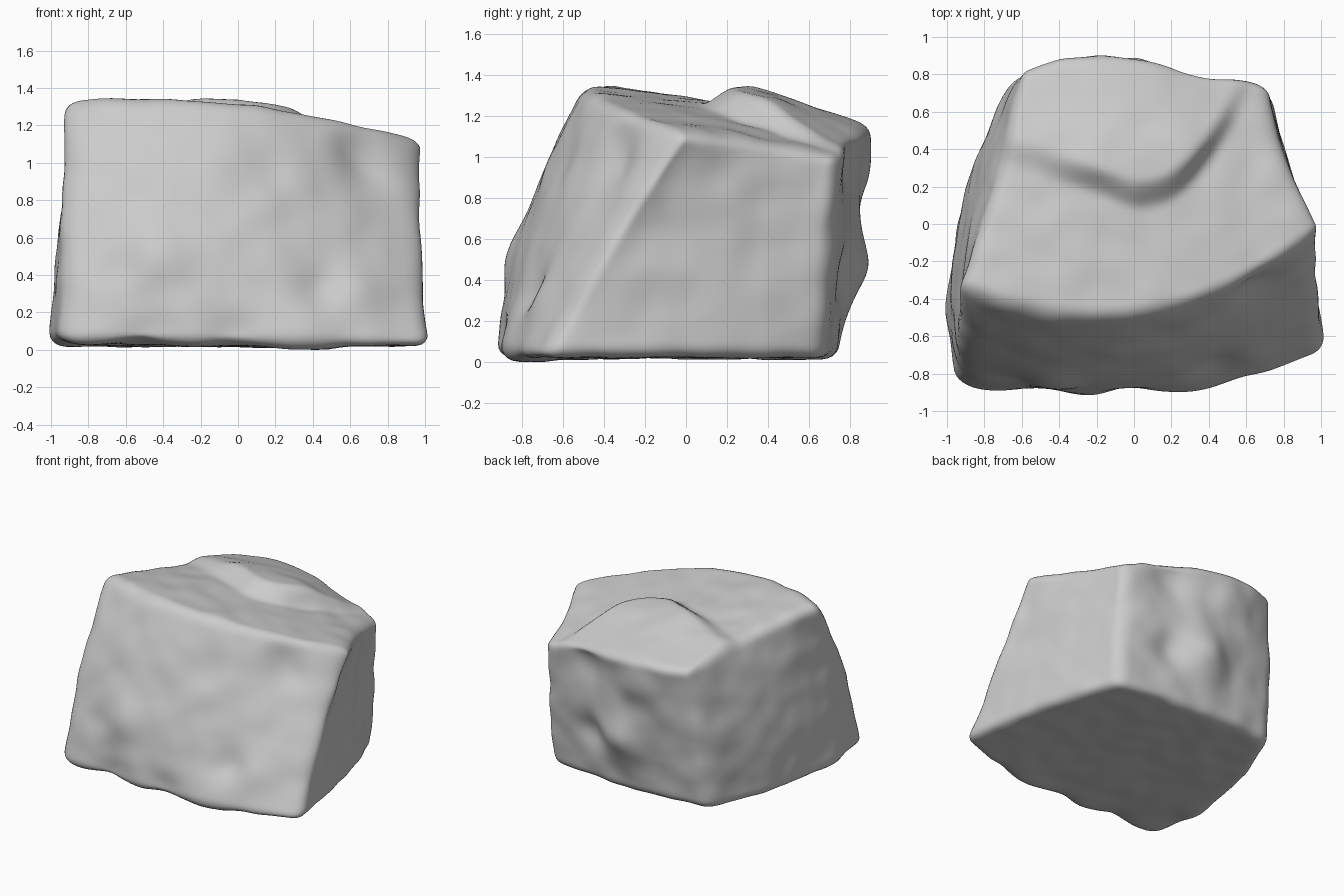
import bpy
import bmesh
from mathutils import Vector, noise

# Remove the default cube
default_cube = bpy.data.objects.get("Cube")
if default_cube:
    bpy.data.objects.remove(default_cube, do_unlink=True)

# Control lattice: bottom, middle and top layers, each with
# front, centre and back rows running from -x to +x
LAYERS = [
    [[(-.95, -.87, .04), (.14, -.9, .02), (1.03, -.7, .02)],
     [(-.96, -.12, .02), (0, 0, .02), (.9, .03, .02)],
     [(-.68, .7, .03), (0, .74, .02), (.7, .66, .02)]],
    [[(-.93, -.7, .65), (.02, -.76, .65), (.98, -.36, .6)],
     [(-.91, .02, .65), (0, 0, .65), (.87, .13, .6)],
     [(-.66, .75, .6), (-.05, .82, .6), (.72, .71, .55)]],
    [[(-.95, -.33, 1.34), (.05, -.48, 1.31), (1.01, -.01, 1.12)],
     [(-.73, .25, 1.25), (0, .15, 1.24), (.8, .36, 1.07)],
     [(-.61, .81, 1.13), (-.1, .9, 1.11), (.71, .73, 1.0)]],
]

# Local swellings and hollows: centre, radius, outward amount
FEATURES = [
    ((0, .82, .47), .18, .09),      # back bulge
    ((.28, .75, .42), .14, -.05),   # hollow beside the bulge
    ((.33, .82, .95), .2, -.06),    # hollow in the back rim
    ((-.2, .87, .92), .15, .03),    # swelling under the back rim
    ((-.42, -.82, .52), .16, .05),  # front lump
    ((-.62, -.78, .42), .1, -.03),
    ((.45, -.72, .33), .13, -.04),  # front hollow
    ((.65, -.68, .3), .14, .03),
    ((.2, -.58, 1.0), .15, -.02),
    ((.66, -.35, .98), .17, -.05),  # notch under the front rim
    ((-.5, -.9, .08), .12, -.03),   # scalloped lower front edge
    ((-.03, -.9, .08), .12, -.03),
    ((.34, -.87, .08), .18, .03),
    ((-.98, -.45, .1), .15, .02),   # side flange
]
ROUNDING = .1


def weights(t):
    """Smooth blend of three control positions at -1, 0 and 1."""
    return (t * (t - 1) / 2, 1 - t * t, t * (t + 1) / 2)


def smoothstep(t):
    t = min(max(t, 0), 1)
    return t * t * (3 - 2 * t)


def round_box(p):
    """Pull a point of the unit box onto a box with rounded edges."""
    limit = 1 - ROUNDING
    core = Vector([min(max(c, -limit), limit) for c in p])
    return core + (p - core).normalized() * ROUNDING


def lattice_point(p):
    wx, wy, wz = (weights(c) for c in p)
    result = Vector((0, 0, 0))
    for layer, a in zip(LAYERS, wz):
        for row, b in zip(layer, wy):
            for point, c in zip(row, wx):
                result += Vector(point) * (a * b * c)
    return result


def mound_height(p):
    """Raised rear part of the top, bounded by a curved step."""
    step = .07 + .35 * max(0, -p.x) + 2 * max(0, p.x - .05) ** 2
    rise = smoothstep((p.y - step) / .18)
    fade = 1 - smoothstep((p.y - .3) / .6)
    side = 1 - .65 * smoothstep((abs(p.x - .08) - .22) / .45)
    return .12 * rise * side * (.3 + .7 * fade)


def surface_offset(p):
    """Outward shift from the local features and the uneven stone."""
    shift = noise.noise(p * 2.6) * .01 + noise.noise(p * 5.5) * .012
    for centre, radius, amount in FEATURES:
        distance = (p - Vector(centre)).length / radius
        shift += amount * 2.718 ** (-distance * distance)
    return shift


# Boulder body: a gridded box warped through the lattice
bm = bmesh.new()
bmesh.ops.create_cube(bm, size=2)
bmesh.ops.subdivide_edges(bm, edges=bm.edges[:], cuts=55, use_grid_fill=True)
for vert in bm.verts:
    box = round_box(vert.co)
    vert.co = lattice_point(box)
    vert.co.z += mound_height(vert.co) * smoothstep((box.z - .6) / .4)

# Stone relief along the surface normals, resting on the ground
bm.normal_update()
moves = [vert.normal * surface_offset(vert.co) for vert in bm.verts]
for vert, move in zip(bm.verts, moves):
    vert.co += move
    vert.co.z = max(vert.co.z, 0)
bmesh.ops.smooth_vert(bm, verts=bm.verts[:], factor=.5,
                      use_axis_x=True, use_axis_y=True, use_axis_z=True)

mesh = bpy.data.meshes.new("boulder")
bm.to_mesh(mesh)
bm.free()
mesh.shade_smooth()
boulder = bpy.data.objects.new("boulder", mesh)
bpy.context.collection.objects.link(boulder)

# Plain stone colour
stone = bpy.data.materials.new("stone_grey")
stone.use_nodes = True
colour = (.6, .6, .6, 1)
stone.diffuse_color = colour
shader = next(n for n in stone.node_tree.nodes if n.type == 'BSDF_PRINCIPLED')
shader.inputs["Base Color"].default_value = colour
mesh.materials.append(stone)
